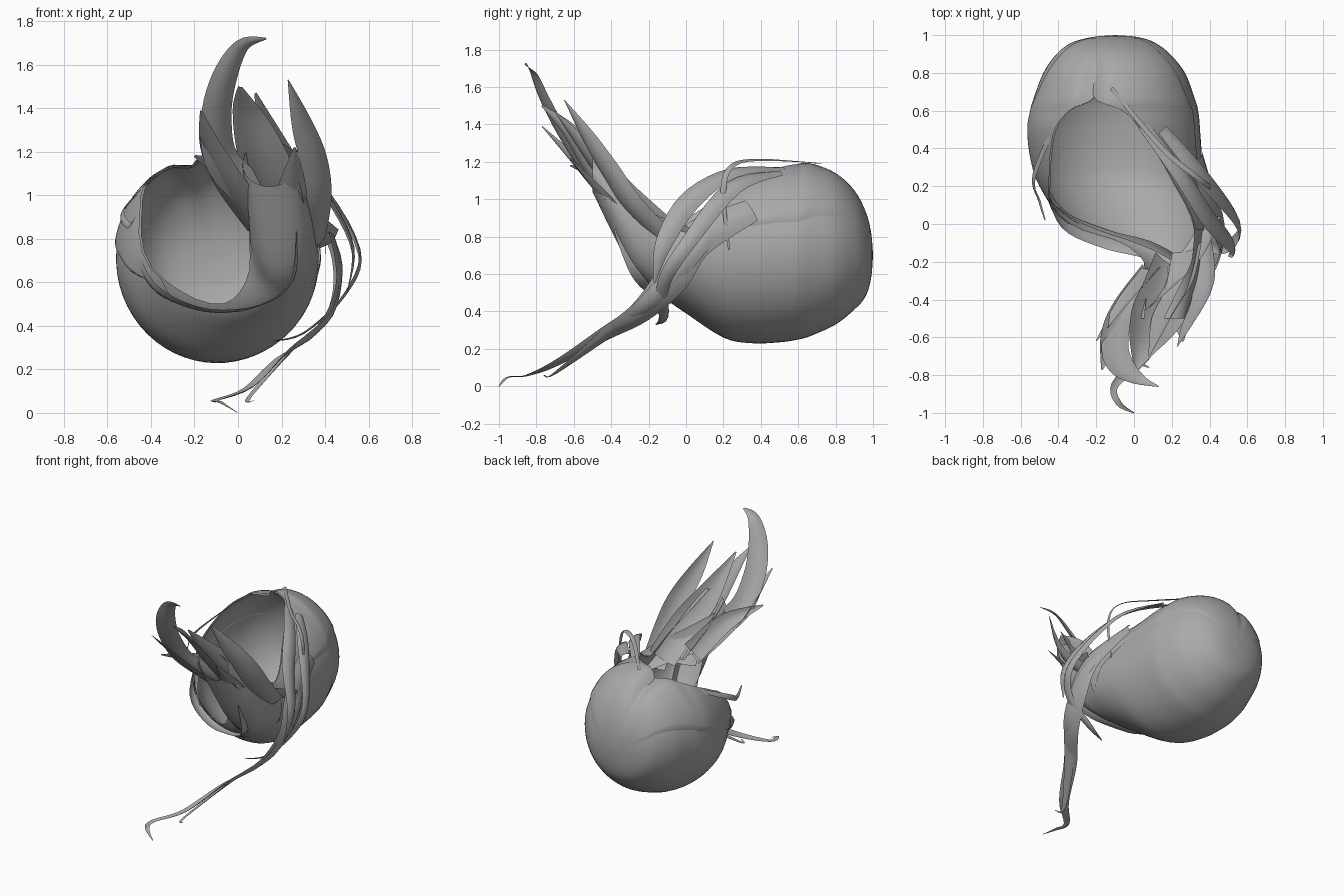
import bpy, bmesh, math
from mathutils import Vector

hair = bpy.data.materials.new("hair_grey")
hair.diffuse_color = (0.4, 0.4, 0.4, 1)


def smooth_path(rows, steps):
    """Catmull-Rom interpolation of equal-length rows of numbers."""
    out = []
    for i in range(len(rows) - 1):
        a, b, c, d = (rows[max(i - 1, 0)], rows[i], rows[i + 1], rows[min(i + 2, len(rows) - 1)])
        for s in range(steps):
            t = s / steps
            out.append([0.5 * (2 * q + (r - p) * t + (2 * p - 5 * q + 4 * r - u) * t * t
                               + (3 * q - p - 3 * r + u) * t ** 3)
                        for p, q, r, u in zip(a, b, c, d)])
    out.append(list(rows[-1]))
    return out


def grid_object(name, grid):
    """Skin a grid of points into a smooth sheet."""
    bm = bmesh.new()
    vs = [[bm.verts.new(p) for p in row] for row in grid]
    for r0, r1 in zip(vs, vs[1:]):
        for j in range(len(r0) - 1):
            bm.faces.new((r0[j], r0[j + 1], r1[j + 1], r1[j]))
    bmesh.ops.remove_doubles(bm, verts=bm.verts, dist=0.0005)
    bmesh.ops.recalc_face_normals(bm, faces=bm.faces)
    me = bpy.data.meshes.new(name)
    bm.to_mesh(me)
    bm.free()
    me.materials.append(hair)
    ob = bpy.data.objects.new(name, me)
    bpy.context.collection.objects.link(ob)
    for p in me.polygons:
        p.use_smooth = True
    return ob


def lock(name, pts, facing=None, bulge=0.16):
    """Tapered, arched ribbon; rows are x, y, z, width."""
    path = smooth_path(pts, 5)
    grid = []
    for i, (x, y, z, w) in enumerate(path):
        p = Vector((x, y, z))
        t = Vector(path[min(i + 1, len(path) - 1)][:3]) - Vector(path[max(i - 1, 0)][:3])
        n = Vector(facing) if facing else Vector((x + 0.1, 0, z - 0.7))
        side = t.cross(n).normalized()
        n = side.cross(t).normalized()
        w = max(w, 0.004)
        grid.append([p + side * w * k * 0.5 + n * w * bulge * (1 - k * k)
                     for k in (-1, -0.5, 0, 0.5, 1)])
    return grid_object(name, grid)


# Main head of hair: y, xmin, xmax, zmin, zmax, left and right opening angles
stations = [
    (1.0, -0.1, -0.1, 0.7, 0.7, 0.27, -0.27),
    (0.99, -0.22, 0.02, 0.58, 0.82, 0.27, -0.27),
    (0.96, -0.33, 0.11, 0.48, 0.93, 0.27, -0.27),
    (0.90, -0.41, 0.19, 0.41, 1.04, 0.27, -0.27),
    (0.80, -0.48, 0.27, 0.33, 1.13, 0.27, -0.27),
    (0.67, -0.53, 0.32, 0.27, 1.18, 0.27, -0.27),
    (0.60, -0.55, 0.34, 0.25, 1.18, 0.55, 0.10),
    (0.50, -0.56, 0.35, 0.235, 1.18, 0.74, 0.31),
    (0.35, -0.54, 0.36, 0.23, 1.15, 0.88, 0.52),
    (0.20, -0.49, 0.37, 0.26, 1.12, 1.1, 0.7),
    (0.00, -0.36, 0.37, 0.39, 1.05, 1.9, 1.0),
    (-0.10, -0.20, 0.36, 0.46, 1.05, 2.6, 1.0),
    (-0.20, 0.02, 0.35, 0.55, 1.05, 2.2, 0.8),
    (-0.32, 0.05, 0.33, 0.68, 1.1, 1.2, 0.4),
    (-0.50, 0.02, 0.27, 1.04, 1.25, 0.8, 0.1),
]
rings = smooth_path(stations, 4)


def ring_point(ring, th, scale=1.0):
    y, x0, x1, z0, z1 = ring[:5]
    d = (th + 0.3 + math.pi) % (2 * math.pi) - math.pi
    # parting groove over the crown
    f = scale - (0.09 * math.exp(-(d / 0.12) ** 2) if y > 0.55 else 0)
    return ((x0 + x1) / 2 + f * (x1 - x0) / 2 * math.sin(th), y,
            (z0 + z1) / 2 + f * (z1 - z0) / 2 * math.cos(th))


SEG = 48
shell = []
for r in rings:
    gl, gr = max(r[5], -r[6]), r[6]
    shell.append([ring_point(r, gr + (2 * math.pi - gl - gr) * j / SEG) for j in range(SEG + 1)])
grid_object("hair_shell", shell)


def fringe(name, edge, sign):
    """Overlapping layer from the parting down to an edge; rows are y, angle."""
    grid = []
    for r in rings:
        y = r[0]
        if not edge[-1][0] <= y <= edge[0][0]:
            continue
        for (ya, ta), (yb, tb) in zip(edge, edge[1:]):
            if yb <= y <= ya:
                end = ta + (tb - ta) * (ya - y) / (ya - yb)
        start = r[6] if sign > 0 else -max(r[5], -r[6])
        # bottom edge tucks back into the shell
        grid.append([ring_point(r, start + (sign * end - start) * j / 16,
                                0.995 if j == 16 else 1.025) for j in range(17)])
    return grid_object(name, grid)


fringe("right_fringe", [(0.985, 1.0), (0.6, 1.22), (0.3, 1.2), (0.1, 1.45), (-0.05, 2.1)], 1)
fringe("left_fringe", [(0.985, 1.1), (0.6, 1.4), (0.3, 1.55), (0.1, 1.8), (0.0, 2.2)], -1)

# Loose locks at the right of the face
lock("right_sweeping_lock", [
    (0.33, 0.35, 0.94, .14), (0.42, 0.05, 0.78, .2), (0.44, -0.08, 0.57, .18),
    (0.36, -0.25, 0.39, .13), (0.2, -0.45, 0.27, .1), (0.05, -0.7, 0.12, .07),
    (-0.1, -0.85, 0.06, .04), (-0.08, -0.95, 0.05, .03), (0, -1, 0, .005)])
lock("right_loop_lock", [
    (0.15, 0.5, 1.14, .06), (0.36, 0.25, 1.06, .1), (0.55, 0, 0.75, .08),
    (0.49, -0.12, 0.55, .07), (0.3, -0.12, 0.37, .05), (0.16, -0.16, 0.33, .01)])
lock("right_front_lock", [
    (0.05, 0.52, 1.16, .06), (0.25, 0.25, 1.14, .09), (0.4, 0.02, 0.99, .12),
    (0.52, -0.12, 0.76, .09), (0.5, -0.17, 0.55, .01)])
lock("right_long_lock", [
    (0.4, 0.15, 0.85, .1), (0.46, 0, 0.68, .12), (0.42, -0.2, 0.45, .1), (0.25, -0.4, 0.3, .08),
    (0.05, -0.7, 0.07, .03), (0.08, -0.76, 0.06, .005)])
lock("right_thin_wisp", [
    (-0.12, 0.72, 1.19, .02), (0.15, 0.4, 1.21, .03), (0.33, 0.25, 1.18, .03),
    (0.4, 0.2, 1.05, .03), (0.4, 0.23, 0.73, .01)])
lock("left_wisp", [
    (-0.43, 0.5, 1.04, .03), (-0.53, 0.25, 0.92, .04), (-0.5, 0.12, 0.86, .03),
    (-0.47, 0.02, 0.9, .01)])

# Band of hair gathered round the nape
lock("nape_band", [
    (-0.47, 0.2, 0.74, .08), (-0.37, 0.02, 0.57, .1), (-0.15, -0.08, 0.48, .1),
    (0.08, -0.14, 0.5, .1), (0.24, -0.24, 0.62, .12), (0.26, -0.34, 0.85, .1)])

# Gathered tail, flaring up and forwards
lock("tail_tall_lock", [
    (0.42, 0.05, 0.8, .12), (0.3, -0.17, 0.87, .16), (0.1, -0.36, 0.99, .18),
    (-0.07, -0.52, 1.15, .16), (-0.1, -0.66, 1.36, .15), (-0.06, -0.76, 1.55, .13),
    (0.02, -0.82, 1.69, .08), (0.13, -0.86, 1.72, .01)], (0.35, -0.8, -0.5))
lock("tail_broad_lock", [
    (0.22, -0.2, 0.85, .24), (0.17, -0.38, 1.03, .28), (0.11, -0.5, 1.2, .27),
    (0.05, -0.63, 1.38, .17), (0.01, -0.77, 1.5, .02)], (-0.5, -0.8, -0.5))
lock("tail_right_lock", [
    (0.34, -0.1, 0.78, .17), (0.37, -0.28, 0.97, .16), (0.35, -0.4, 1.15, .15),
    (0.29, -0.52, 1.33, .11), (0.23, -0.65, 1.53, .005)], (0.7, -0.7, -0.4))
lock("tail_left_lock", [
    (0.12, -0.26, 0.85, .18), (-0.03, -0.45, 1.05, .17), (-0.12, -0.6, 1.22, .12),
    (-0.17, -0.77, 1.39, .01)], (-0.4, -0.8, -0.5))
lock("tail_short_lock", [
    (0.2, -0.25, 0.78, .18), (0.24, -0.42, 1.0, .16), (0.26, -0.62, 1.22, .01)],
    (0.3, -0.8, -0.5))
lock("tail_left_curl", [
    (0.1, -0.22, 0.9, .16), (-0.05, -0.4, 1.1, .12), (-0.2, -0.62, 1.18, .01)],
    (0.5, -0.7, -0.4))
lock("tail_rear_lock", [
    (0.28, -0.12, 0.85, .2), (0.24, -0.32, 1.03, .2), (0.16, -0.47, 1.2, .17),
    (0.08, -0.7, 1.47, .01)], (0.6, -0.8, -0.4))
